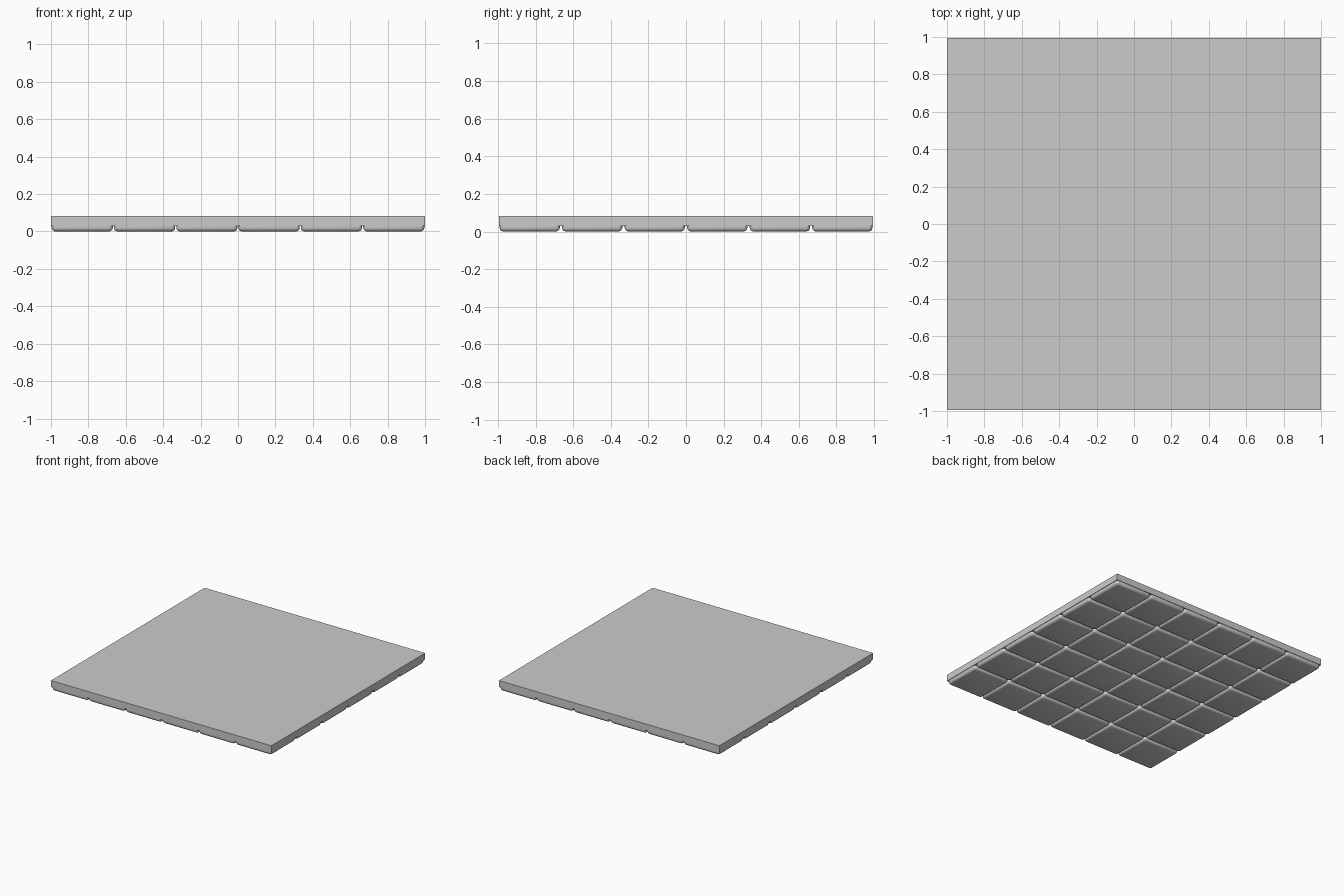
import bpy
import bmesh
from mathutils import Matrix

if "Cube" in bpy.data.objects:
    bpy.data.objects.remove(bpy.data.objects["Cube"])


def make_box(name, size, centre, bevel=0.0, segments=3):
    """Box whose sides and underside edges can be rounded; the top rim stays sharp."""
    bm = bmesh.new()
    bmesh.ops.create_cube(bm, size=1.0, matrix=Matrix.Diagonal((*size, 1.0)))
    if bevel:
        edges = [e for e in bm.edges if not all(v.co.z > 0 for v in e.verts)]
        bmesh.ops.bevel(bm, geom=edges, offset=bevel, segments=segments,
                        profile=0.5, affect='EDGES', clamp_overlap=True)
    mesh = bpy.data.meshes.new(name)
    bm.to_mesh(mesh)
    bm.free()
    obj = bpy.data.objects.new(name, mesh)
    obj.location = centre
    bpy.context.collection.objects.link(obj)
    return obj


SLAB_BOTTOM, SLAB_TOP = 0.03, 0.083
COUNT = 6
PITCH_X, PITCH_Y = 0.333, 0.3325
PAD_X, PAD_Y = 0.327, 0.32

# Flat top slab
make_box("slab", (2.0, 1.99, SLAB_TOP - SLAB_BOTTOM),
         (0, 0, (SLAB_TOP + SLAB_BOTTOM) / 2))

# Grid of rounded pads under the slab
first = make_box("pad", (PAD_X, PAD_Y, SLAB_BOTTOM), (0, 0, 0), bevel=0.02)
for i in range(COUNT):
    for j in range(COUNT):
        if i == 0 and j == 0:
            pad = first
        else:
            pad = bpy.data.objects.new("pad", first.data)
            bpy.context.collection.objects.link(pad)
        pad.location = ((i - (COUNT - 1) / 2) * PITCH_X,
                        (j - (COUNT - 1) / 2) * PITCH_Y,
                        SLAB_BOTTOM / 2)

# Smooth only the rounded pad edges
bpy.context.view_layer.objects.active = first
first.select_set(True)
bpy.ops.object.shade_smooth_by_angle(angle=0.6)
